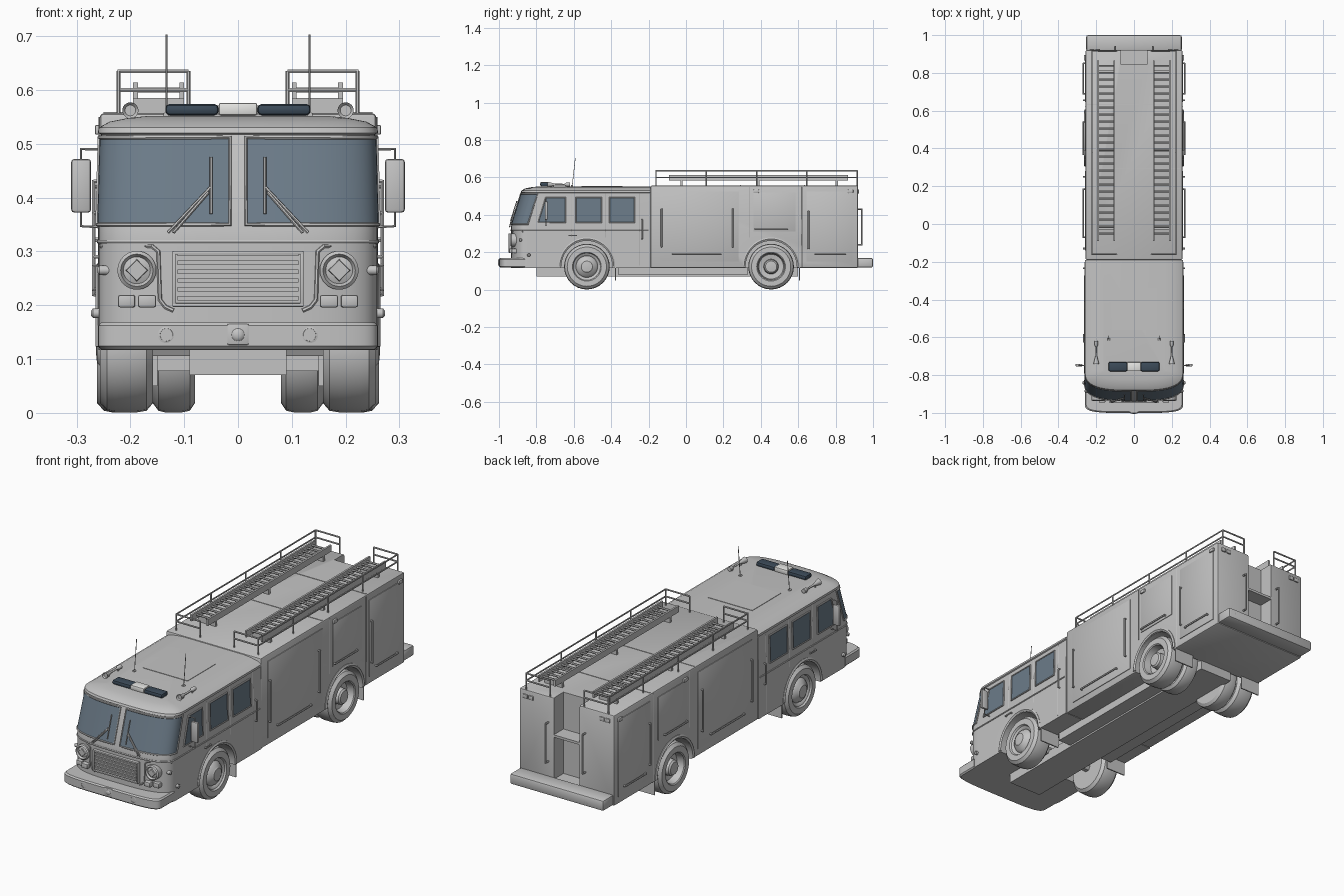
import bpy, bmesh
from math import sin, cos, pi, copysign
from mathutils import Vector

cube = bpy.data.objects.get("Cube")
if cube:
    bpy.data.objects.remove(cube, do_unlink=True)


def material(name, *rgb):
    mat = bpy.data.materials.new(name)
    mat.use_nodes = True
    mat.diffuse_color = (*rgb, 1)
    mat.node_tree.nodes["Principled BSDF"].inputs["Base Color"].default_value = (*rgb, 1)
    return mat


GREY = material("body grey", .55, .55, .55)
GLASS = material("window glass", .15, .2, .25)
TINT = material("dark blue lens", .045, .07, .1)
WHITE = material("pale lens", .8, .8, .78)
parts = []


def finish(name, data, mat, mirror, bevel=0):
    obj = bpy.data.objects.new(name, data)
    bpy.context.collection.objects.link(obj)
    data.materials.append(mat)
    if bevel:
        mod = obj.modifiers.new("bevel", 'BEVEL')
        mod.width, mod.segments = bevel, 2
    if mirror:
        obj.modifiers.new("mirror", 'MIRROR')
    parts.append(obj)
    return obj


def mesh(name, bm, mat, mirror=False, bevel=0):
    bmesh.ops.recalc_face_normals(bm, faces=bm.faces)
    data = bpy.data.meshes.new(name)
    bm.to_mesh(data)
    bm.free()
    return finish(name, data, mat, mirror, bevel)


def loft_into(bm, rings, caps=True, closed=True):
    rows = [[bm.verts.new(p) for p in ring] for ring in rings]
    count = len(rows[0])
    for a, b in zip(rows, rows[1:]):
        for i in range(count if closed else count - 1):
            j = (i + 1) % count
            bm.faces.new((a[i], a[j], b[j], b[i]))
    if caps:
        bm.faces.new(rows[0])
        bm.faces.new(rows[-1])


def loft(name, rings, mat=GREY, mirror=False, bevel=0, **options):
    bm = bmesh.new()
    loft_into(bm, rings, **options)
    return mesh(name, bm, mat, mirror, bevel)


def boxes(name, spans, mat=GREY, mirror=False, bevel=0):
    bm = bmesh.new()
    for x0, x1, y0, y1, z0, z1 in spans:
        loft_into(bm, [[(x0, y0, z), (x1, y0, z), (x1, y1, z), (x0, y1, z)] for z in (z0, z1)])
    return mesh(name, bm, mat, mirror, bevel)


def tubes(name, paths, radius, mat=GREY, mirror=False, cyclic=False):
    data = bpy.data.curves.new(name, 'CURVE')
    data.dimensions = '3D'
    data.bevel_depth, data.bevel_resolution, data.use_fill_caps = radius, 1, True
    for path in paths:
        spline = data.splines.new('POLY')
        spline.points.add(len(path) - 1)
        for point, co in zip(spline.points, path):
            point.co = (*co, 1)
        spline.use_cyclic_u = cyclic
    return finish(name, data, mat, mirror)


def lathe(name, centres, profile, axis='x', mat=GREY, mirror=True, steps=32):
    """Turn (radius, offset) pairs; offset runs along +x or towards -y."""
    bm = bmesh.new()
    for centre in centres:
        rings = []
        for r, t in profile:
            ring = []
            for i in range(steps):
                u, v = r * cos(2 * pi * i / steps), r * sin(2 * pi * i / steps)
                ring.append(Vector(centre) + Vector((t, u, v) if axis == 'x' else (u, -t, v)))
            rings.append(ring)
        loft_into(bm, rings)
    return mesh(name, bm, mat, mirror)


def arc(a, w, front, depth, p, z):
    return (w * copysign(abs(sin(a)) ** p, a), front + depth * (1 - abs(cos(a)) ** p), z)


def outline(w, front, depth, p, back, z, n=36):
    pts = [arc(pi / 2 - pi * i / n, w, front, depth, p, z) for i in range(n + 1)]
    return [(w, back, z)] + pts + [(-w, back, z)]


# Cab shell shape: upright nose, raked windscreen
def rake(z):
    return min(max((z - .34) / .19, 0), 1)


def cab_w(z):
    return .259 - .005 * rake(z)


def cab_point(a, z, off=0):
    return arc(a, cab_w(z) + off, -.935 + .06 * rake(z) - off, .1 + off, 2 / 3, z)


def cab_y(x, z):
    return -.835 + .06 * rake(z) - .1 * (1 - (abs(x) / cab_w(z)) ** 3) ** (1 / 3)


WHEELS = (-.53, .455)
AXLE = .123
cab_levels = [(.117, 0), (.31, 0), (.34, 0), (.517, 0), (.52, .006), (.53, .005),
              (.541, -.015), (.548, -.05), (.552, -.09)]
cab = loft("cab", [outline(cab_w(z) + o, -.935 + .06 * rake(z) - o, .1 + o, 2 / 3, -.19, z)
                   for z, o in cab_levels])
body = boxes("equipment_body", [(-.257, .257, -.19, .92, .115, .557)], bevel=.008)

# Wheel arches and rear stairwell are cut out
arches = lathe("arch_cutter", [(.07, y, AXLE) for y in WHEELS], [(.138, 0), (.138, .3)])
well = boxes("stairwell_cutter", [(-.07, .07, .845, 1, .16, .7)])
for target, cutter in ((cab, arches), (body, arches), (body, well)):
    mod = target.modifiers.new("cut", 'BOOLEAN')
    mod.operation, mod.object = 'DIFFERENCE', cutter
for target in (cab, body):
    bpy.context.view_layer.objects.active = target
    for mod in list(target.modifiers):
        bpy.ops.object.modifier_apply(modifier=mod.name)
for cutter in (arches, well):
    parts.remove(cutter)
    bpy.data.objects.remove(cutter, do_unlink=True)

tubes("fender_lips", [[(.256, y + .144 * cos(pi * i / 24), AXLE + .148 * sin(pi * i / 24))
                       for i in range(25)] for y in WHEELS], .009, mirror=True)

# Wheels: single in front, double behind
tyre = [(.06, 0), (.105, 0), (.119, .012), (.122, .03), (.122, .07), (.119, .085), (.105, .098), (.077, .098)]
hub = [(.072, .09), (.066, .088), (.058, .08), (.05, .092), (.036, .098), (.03, .104), (.01, .106)]
dish = [(.072, .094), (.066, .06), (.04, .055), (.037, .085), (.03, .092), (.01, .094)]
lathe("front_wheels", [(.158, WHEELS[0], AXLE)], tyre + hub)
lathe("rear_outer_wheels", [(.164, WHEELS[1], AXLE)], tyre + dish)
lathe("rear_inner_wheels", [(.08, WHEELS[1], AXLE)], [(r, t * .8) for r, t in tyre])
tubes("axles", [[(-.2, y, AXLE), (.2, y, AXLE)] for y in WHEELS], .02)
boxes("mud_flaps", [(.15, .255, y, y + .006, .05, .13) for y in (-.38, .603)], mirror=True)
boxes("chassis", [(-.16, .16, -.36, .33, .078, .118), (-.09, .09, -.8, .6, .07, .118)])

# Bumpers with bell and lamps
loft("front_bumper", [outline(.26 - i, -1 + i, .06, .45, -.86, z)
                      for z, i in ((.118, .006), (.124, 0), (.162, 0), (.168, .006))])
boxes("rear_step", [(-.253, .253, .915, 1, .118, .17)], bevel=.01)
boxes("bell_mount", [(-.02, .02, -1.002, -.98, .126, .166)], bevel=.003)
dome = [(.017 * cos(i * pi / 10), .017 * sin(i * pi / 10)) for i in range(5)]
lathe("bell", [(0, -.99, .145)], dome, 'y', mirror=False)
lathe("fog_lamps", [(.133, -.985, .145)], [(.016, 0), (.016, .014), (.012, .015), (.009, .006)], 'y')
boxes("rear_lamps", [(x, x + .025, .99, 1.0, .132, .157) for x in (.15, .18, .21)]
      + [(x, x + .025, .915, .926, .515, .535) for x in (.18, .21)], mirror=True, bevel=.003)

# Windscreen and side windows
screen_angles = [.014 + 1.51 * i / 18 for i in range(19)]
loft("windscreen", [[cab_point(a, z, .003) for a in screen_angles] for z in (.35, .512)],
     GLASS, True, caps=False, closed=False)
frame = [cab_point(a, .35, .003) for a in screen_angles] + [cab_point(a, .512, .003) for a in reversed(screen_angles)]
tubes("windscreen_trim", [frame], .004, mirror=True, cyclic=True)
low, high = .36, .492
windows = [[(-.79, low), (-.645, low), (-.645, high), (-.75, high)]]
windows += [[(y, low), (y + .135, low), (y + .135, high), (y, high)] for y in (-.587, -.41)]
for i, shape in enumerate(windows):
    loft(f"side_window_{i + 1}", [[(cab_w(z) + o, y, z) for y, z in shape] for o in (-.003, .003)], GLASS, True)
tubes("side_window_trim", [[(cab_w(z) + .002, y, z) for y, z in s] for s in windows], .004, mirror=True, cyclic=True)
tubes("wipers", [[(x, cab_y(x, z) - .012, z) for x, z in line] for line in
                 ([(.13, .335), (.05, .42)], [(.12, .335), (.055, .41)], [(.05, .37), (.05, .475)])],
      .003, mirror=True)

# Cab belt line, seams and handles
belt = [cab_point(-pi / 2 + pi * i / 36, .318) for i in range(37)]
tubes("belt_line", [[(-.259, -.2, .318)] + belt + [(.259, -.2, .318)]], .004)
tubes("cab_door_seams", [[(cab_w(z) - .001, y, z) for z in (.13 if y > -.3 else .28, .34, .515)]
                         for y in (-.61, -.43, -.25)], .002, mirror=True)
tubes("cab_grab_bars", [[(.255, -.235, .27), (.268, -.235, .275), (.268, -.235, .37), (.255, -.235, .375)],
                        [(.255, -.625, .29), (.266, -.625, .29), (.266, -.585, .29), (.255, -.585, .29)]],
      .004, mirror=True)
boxes("roof_hatch", [(-.12, .12, -.56, -.34, .548, .554)])

# Nose: grille, lamp panels and lamps
boxes("grille_back", [(-.12, .12, -.938, -.92, .2, .3)])
boxes("grille_bars", [(-.112, .112, -.946, -.93, .209 + k * .0165, .217 + k * .0165) for k in range(6)])
boxes("grille_frame", [(-.122, .122, -.948, -.925, z, z + .007) for z in (.197, .294)]
      + [(x, x + .007, -.948, -.925, .197, .301) for x in (-.122, .115)], bevel=.002)
panel = [(.255, .31), (.16, .31), (.148, .3), (.145, .21), (.135, .197), (.12, .19)]
tubes("lamp_panel_edge", [[(x, cab_y(x, z) - .001, z) for x, z in panel]], .004, mirror=True)
lathe("headlamps", [(.188, -.921, .265)],
      [(.036, -.03), (.036, .012), (.03, .017), (.025, .008), (.015, .012), (.004, .014)], 'y')
lathe("headlamp_inserts", [(.188, -.93, .265)], [(.021, 0), (.019, .008)], 'y', steps=4)
boxes("indicator_lamps", [(.152, .186, -.946, -.9, .196, .219), (.191, .223, -.932, -.88, .196, .219)],
      mirror=True, bevel=.004)
lathe("corner_lamps", [(.245, -.885, .265), (.257, -.84, .185)], [(.009, -.01), (.009, .012), (.005, .016)])

# Mirrors
boxes("mirror_heads", [(.273, .31, -.755, -.74, .372, .472)], mirror=True, bevel=.006)
tubes("mirror_arms", [[(.25, -.75, .49), (.292, -.748, .49), (.292, -.748, .347), (.25, -.75, .345)]], .003, mirror=True)

# Roof light bar, horns and aerials
boxes("light_bar_lens", [(.036, .135, -.78, -.73, .553, .574)], TINT, True, bevel=.008)
boxes("light_bar_centre", [(-.036, .036, -.779, -.731, .553, .576)], WHITE, bevel=.004)
boxes("light_bar_base", [(-.13, .13, -.772, -.738, .538, .555)])
lathe("air_horns", [(.2, -.64, .562)], [(.01, -.02), (.01, 0), (.004, .01), (.005, .06), (.015, .1), (.01, .094)], 'y')
tubes("horn_stands", [[(.2, y, .54), (.2, y, .562)] for y in (-.64, -.71)], .004, mirror=True)
tubes("aerials", [[(.133, -.61, .54), (.133, -.592, .703)]], .0018, mirror=True)
lathe("aerial_bases", [(.133, -.61, .553)], [(.006, -.006), (.006, .006)], 'y')

# Locker doors and their bars
doors = [(-.14, .28, .15, .525), (.36, .585, .31, .52), (.645, .89, .15, .525)]
boxes("locker_doors", [(.25, .26, *d) for d in doors], mirror=True, bevel=.001)
tubes("locker_seams", [[(.257, y, .28 if y < .61 else .12), (.257, y, .55)] for y in (.34, .62)], .002, mirror=True)
bars = [((-.13, .23), (-.13, .43)), ((.25, .23), (.25, .43)), ((-.07, .19), (.185, .19)),
        ((.37, .322), (.54, .322)), ((.655, .22), (.655, .42)), ((.69, .19), (.85, .19))]
tubes("locker_bars", [[(.255, *a), (.268, *a), (.268, *b), (.255, *b)] for a, b in bars], .005, mirror=True)
boxes("side_lamps", [(.25, .266, y, y + .03, .517, .535) for y in (.36, .865)], mirror=True, bevel=.003)
tubes("rear_grab_bars", [[(.1, .915, .24), (.1, .94, .24), (.1, .94, .43), (.1, .915, .43)]], .005, mirror=True)
boxes("stairwell_shelf", [(-.07, .07, .845, .92, .365, .377)])
boxes("roof_seams", [(-.25, .25, y, y + .005, .55, .559) for y in (.29, .63)])

# Roof rails and ladders
ends = (-.16, .915)
tubes("roof_rails", [[(.092, ends[0], z), (.222, ends[0], z), (.222, ends[1], z), (.092, ends[1], z)]
                     for z in (.6, .635)], .004, mirror=True)
posts = [(.222, ends[0] + i * (ends[1] - ends[0]) / 4) for i in range(5)] + [(.092, y) for y in ends]
tubes("roof_rail_posts", [[(x, y, .55), (x, y, .635)] for x, y in posts], .004, mirror=True)
boxes("ladder_rails", [(x, x + .009, -.09, .865, .583, .614) for x in (.1, .186)], mirror=True)
tubes("ladder_rungs", [[(.104, -.05 + k * .037, .6), (.19, -.05 + k * .037, .6)] for k in range(25)], .005, mirror=True)
boxes("ladder_supports", [(.1, .195, y, y + .012, .553, .585) for y in (-.03, .38, .8)], mirror=True)

# Bake curves to meshes and smooth the round parts
bpy.ops.object.select_all(action='DESELECT')
for obj in parts:
    obj.select_set(True)
bpy.context.view_layer.objects.active = parts[0]
bpy.ops.object.convert(target='MESH')
bpy.ops.object.shade_smooth_by_angle(angle=.6)
